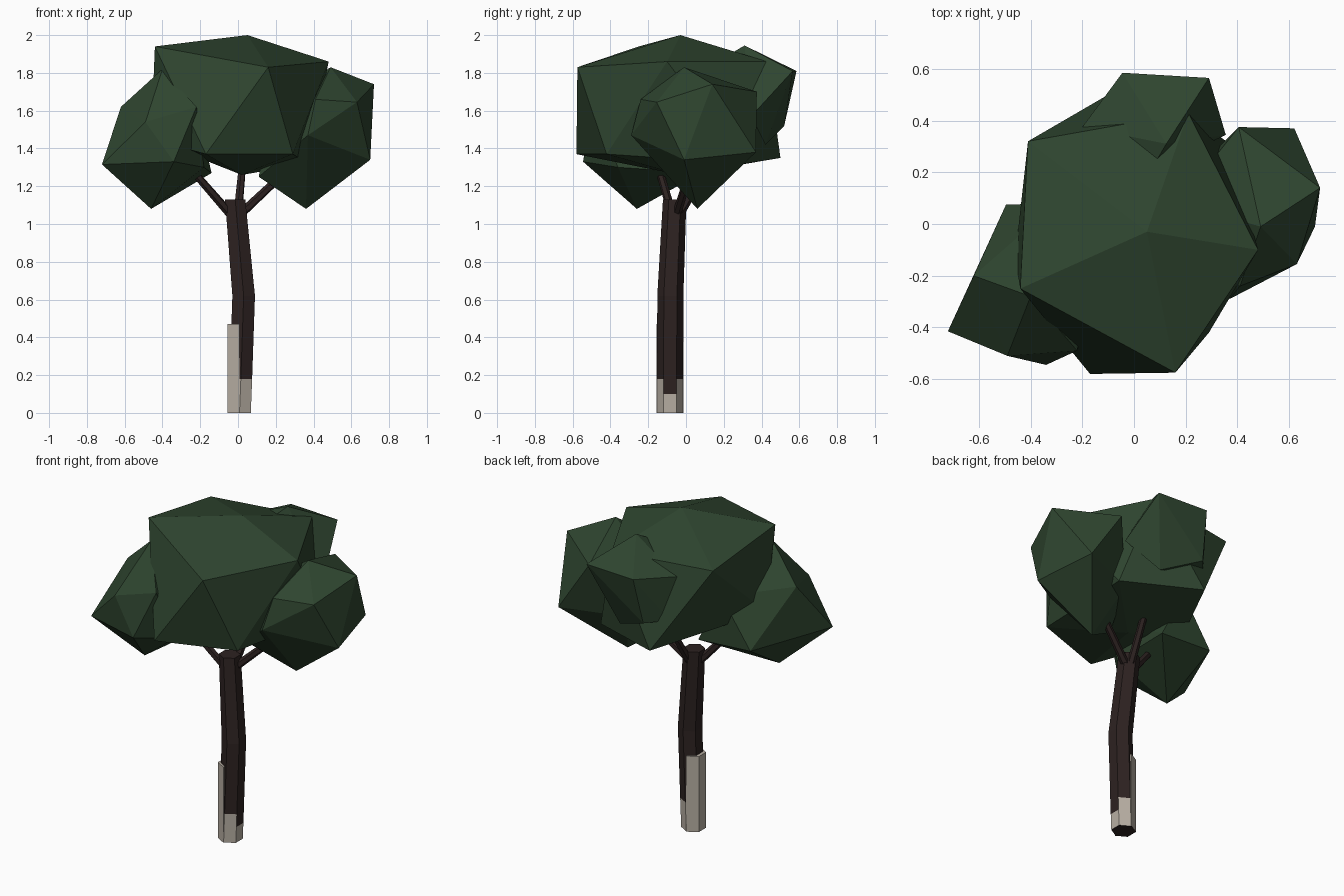
import bpy, bmesh, math
from mathutils import Vector

if "Cube" in bpy.data.objects:
    bpy.data.objects.remove(bpy.data.objects["Cube"])


def material(name, rgb):
    m = bpy.data.materials.new(name)
    m.diffuse_color = (*rgb, 1)
    m.use_nodes = True
    m.node_tree.nodes["Principled BSDF"].inputs["Base Color"].default_value = m.diffuse_color
    return m


LEAF = material("dark green leaves", (0.028, 0.060, 0.029))
BARK = material("dark brown bark", (0.026, 0.016, 0.015))
PALE = material("pale bark", (0.48, 0.43, 0.37))


def finish(bm, name, *mats):
    bmesh.ops.recalc_face_normals(bm, faces=bm.faces)
    me = bpy.data.meshes.new(name)
    bm.to_mesh(me)
    bm.free()
    for m in mats:
        me.materials.append(m)
    ob = bpy.data.objects.new(name, me)
    bpy.context.collection.objects.link(ob)
    return ob


def clump(name, pts):
    """Faceted leaf clump: convex hull of a few corner points."""
    bm = bmesh.new()
    for p in pts:
        bm.verts.new(p)
    bmesh.ops.convex_hull(bm, input=bm.verts[:])
    bmesh.ops.delete(bm, geom=[v for v in bm.verts if not v.link_faces], context='VERTS')
    return finish(bm, name, LEAF)


def loft(bm, rings):
    """Join equal-sided rings of points and cap both ends."""
    loops = [[bm.verts.new(p) for p in r] for r in rings]
    n = len(loops[0])
    for a, b in zip(loops, loops[1:]):
        for i in range(n):
            j = (i + 1) % n
            bm.faces.new((a[i], a[j], b[j], b[i]))
    bm.faces.new(loops[0][::-1])
    bm.faces.new(loops[-1])


def hexagon(x, y, z, r):
    return [(x + r * math.cos(math.radians(30 + 60 * i)),
             y + r * math.sin(math.radians(30 + 60 * i)), z) for i in range(6)]


# Leaf clumps: top, upper ring, lower ring, bottom
clump("main_leaf_clump", [
    (.05, -.03, 2.0),
    (.16, -.575, 1.83), (.48, -.10, 1.86), (.21, .43, 1.86), (-.41, .32, 1.86), (-.44, -.25, 1.94),
    (-.17, -.58, 1.37), (.29, -.42, 1.37), (.37, .31, 1.32), (-.10, .50, 1.35), (-.46, -.13, 1.45),
    (.02, -.03, 1.26)])
clump("right_leaf_clump", [
    (.49, -.01, 1.83),
    (.41, -.24, 1.66), (.63, -.155, 1.645), (.72, .14, 1.74), (.405, .375, 1.70), (.17, .08, 1.62),
    (.37, -.29, 1.47), (.70, -.01, 1.34), (.62, .37, 1.38), (.25, .22, 1.36), (.11, -.08, 1.25),
    (.36, .06, 1.08)])
clump("left_leaf_clump", [
    (-.40, -.28, 1.82),
    (-.62, -.20, 1.62), (-.49, -.51, 1.54), (-.22, -.49, 1.62), (-.30, .08, 1.58),
    (-.72, -.415, 1.315), (-.34, -.545, 1.33), (-.18, -.36, 1.30), (-.14, .08, 1.27), (-.495, .075, 1.29),
    (-.46, -.26, 1.08)])
clump("back_leaf_clump", [
    (.125, .31, 1.945),
    (.29, .565, 1.81), (-.045, .585, 1.81), (-.20, .375, 1.79), (.06, .20, 1.88),
    (-.17, .40, 1.52), (-.07, .52, 1.52), (.355, .345, 1.57),
    (.16, .42, 1.42)])

# Bent six-sided trunk with pale bark near the ground
bm = bmesh.new()
loft(bm, [hexagon(.008, -.084, 0, .069), hexagon(.012, -.084, .10, .069),
          hexagon(.015, -.084, .18, .069), hexagon(.030, -.083, .62, .069),
          hexagon(-.015, -.060, 1.13, .062)])
trunk = finish(bm, "trunk", BARK, PALE)
for f in trunk.data.polygons:
    limit = .10 if f.normal.x > .8 else .18
    if abs(f.normal.z) < .5 and f.center.z < limit:
        f.material_index = 1

# Taller pale bark slab wrapped round the left half of the trunk
bm = bmesh.new()
loft(bm, [hexagon(.008, -.084, z, .072)[1:5] for z in (0, .47)])
slab = finish(bm, "pale_bark_slab", PALE, BARK)
for f in slab.data.polygons:
    if f.normal.z < -.5:
        f.material_index = 1


# Branches running from the trunk top into the clumps
def branch(name, a, b, r0=.024, r1=.019):
    a, b = Vector(a), Vector(b)
    q = (b - a).to_track_quat('Z', 'Y')
    bm = bmesh.new()
    loft(bm, [[p + q @ Vector(c) for c in hexagon(0, 0, 0, r)] for p, r in ((a, r0), (b, r1))])
    finish(bm, name, BARK)


branch("left_branch", (-.03, -.07, 1.04), (-.30, -.16, 1.35))
branch("right_branch", (.01, -.05, 1.05), (.32, .04, 1.34))
branch("back_branch", (0, -.03, 1.06), (.03, .16, 1.38))
